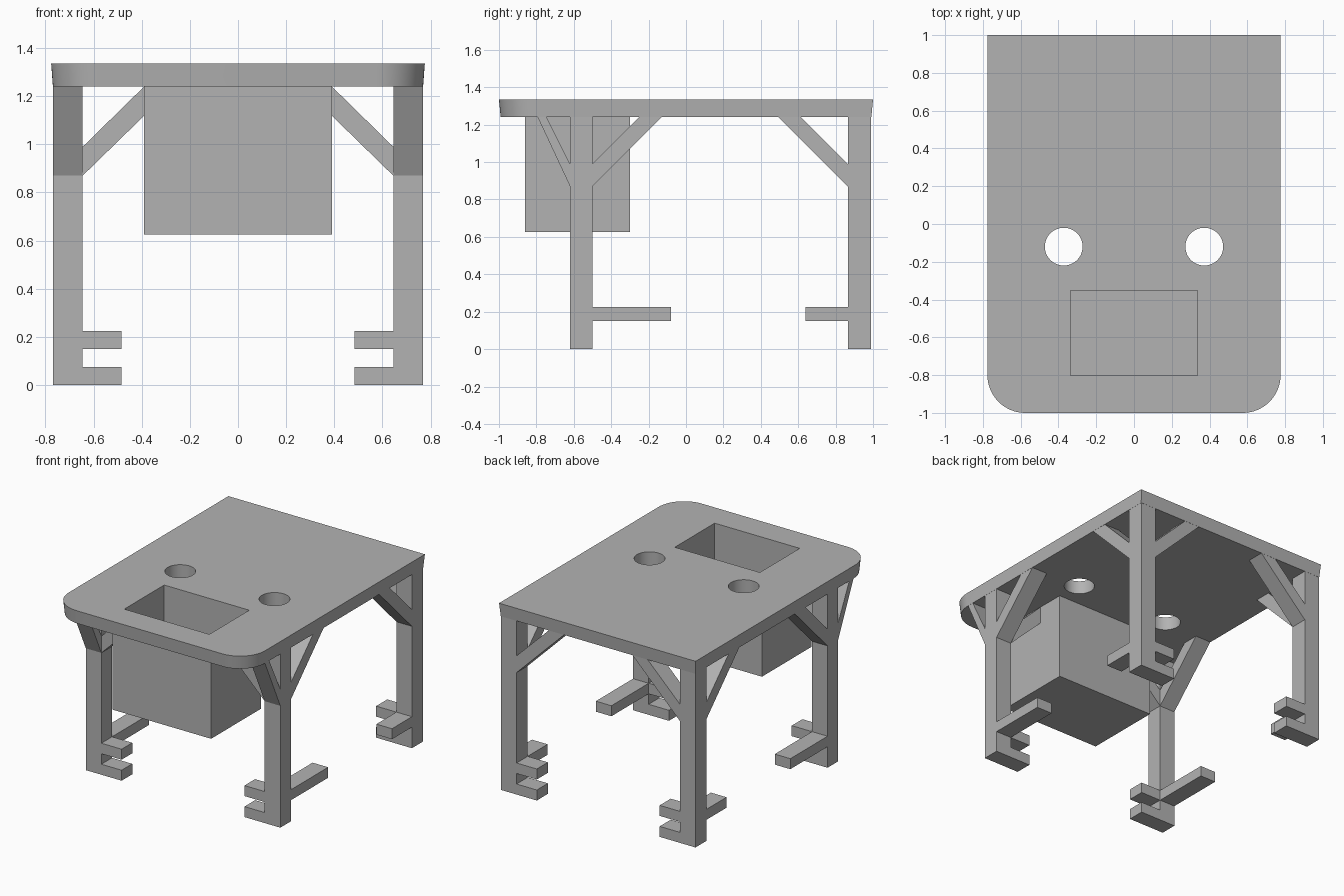
import bpy, bmesh
from math import cos, sin, pi

if "Cube" in bpy.data.objects:
    bpy.data.objects.remove(bpy.data.objects["Cube"], do_unlink=True)

GREY = (0.45, 0.45, 0.45, 1)
mat = bpy.data.materials.new("plain grey")
mat.use_nodes = True
mat.diffuse_color = GREY
mat.node_tree.nodes["Principled BSDF"].inputs["Base Color"].default_value = GREY

UNDER, TOP = 1.24, 1.335


def loft(name, rings):
    """Closed solid through two or more rings of matching points."""
    bm = bmesh.new()
    loops = [[bm.verts.new(p) for p in ring] for ring in rings]
    n = len(loops[0])
    for a, b in zip(loops, loops[1:]):
        for i in range(n):
            j = (i + 1) % n
            bm.faces.new((a[i], a[j], b[j], b[i]))
    bm.faces.new(loops[0][::-1])
    bm.faces.new(loops[-1])
    bmesh.ops.recalc_face_normals(bm, faces=bm.faces)
    mesh = bpy.data.meshes.new(name)
    bm.to_mesh(mesh)
    bm.free()
    mesh.materials.append(mat)
    obj = bpy.data.objects.new(name, mesh)
    bpy.context.collection.objects.link(obj)
    return obj


def box(name, x0, x1, y0, y1, z0, z1):
    base = [(x0, y0), (x1, y0), (x1, y1), (x0, y1)]
    return loft(name, [[(x, y, z) for x, y in base] for z in (z0, z1)])


def side_prism(name, pts, x0, x1):
    """Extrude a (y, z) profile along x."""
    return loft(name, [[(x, y, z) for y, z in pts] for x in (x0, x1)])


def front_prism(name, pts, y0, y1):
    """Extrude an (x, z) profile along y."""
    return loft(name, [[(x, y, z) for x, z in pts] for y in (y0, y1)])


def cut(obj, cutter):
    mod = obj.modifiers.new("cut", "BOOLEAN")
    mod.operation = "DIFFERENCE"
    mod.solver = "EXACT"
    mod.object = cutter
    bpy.ops.object.select_all(action="DESELECT")
    bpy.context.view_layer.objects.active = obj
    obj.select_set(True)
    bpy.ops.object.modifier_apply(modifier=mod.name)


# Tabletop: square at the back, rounded at the front, slightly tapered
W, R, STEPS = 0.776, 0.2, 16
outline = [(W, 1), (-W, 1)]
for cx, start in ((-W + R, pi), (W - R, 1.5 * pi)):
    for i in range(STEPS + 1):
        a = start + i / STEPS * pi / 2
        outline.append((cx + R * cos(a), -1 + R + R * sin(a)))
tabletop = loft("tabletop", [[(x * s, y * s, z) for x, y in outline]
                             for s, z in ((0.991, UNDER), (1, TOP))])

# Hanging bin with an open pocket through the tabletop
bin_box = box("storage_bin", -0.39, 0.39, -0.86, -0.3, 0.625, UNDER)
pocket = box("pocket_cutter", -0.336, 0.336, -0.803, -0.353, 0.68, 1.5)
cutters = [pocket]
cut(tabletop, pocket)
cut(bin_box, pocket)

# Two round through holes
for side in (-1, 1):
    ring = [(side * 0.372 + 0.1 * cos(i * pi / 24), -0.12 + 0.1 * sin(i * pi / 24))
            for i in range(48)]
    hole = loft("hole_cutter", [[(x, y, z) for x, y in ring] for z in (1.1, 1.5)])
    cut(tabletop, hole)
    cutters.append(hole)
for c in cutters:
    bpy.data.objects.remove(c, do_unlink=True)

bpy.ops.object.select_all(action="DESELECT")
tabletop.select_set(True)
bpy.context.view_layer.objects.active = tabletop
bpy.ops.object.shade_smooth_by_angle(angle=0.6)

# Legs, feet and braces
IN, OUT, TOE = 0.645, 0.768, 0.485
LOW, HIGH = 0.87, 0.99          # brace heights at the leg


def brace(edge, inner, outer):
    return [(edge, LOW), (outer, UNDER), (inner, UNDER), (edge, HIGH)]


for s, side in ((1, "left"), (-1, "right")):
    for end, y0, y1 in (("front", -0.62, -0.5), ("back", 0.865, 0.99)):
        name = f"{end}_{side}_"
        x0, x1 = s * IN, s * OUT
        box(name + "leg", x0, x1, y0, y1, 0, UNDER)
        box(name + "foot", s * TOE, x0, y0, y1, 0, 0.075)
        box(name + "upper_toe", s * TOE, x0, y0, y1, 0.15, 0.225)

        # Cross brace; the front pair stops inside the bin wall
        if end == "front":
            pts = [(IN, LOW), (0.37, 1.138), (0.37, UNDER), (0.39, UNDER), (IN, HIGH)]
        else:
            pts = brace(IN, 0.39, 0.27)
        front_prism(name + "cross_brace", [(s * x, z) for x, z in pts], y0, y1)

        # Lengthwise bars and braces
        if end == "front":
            box(name + "rest_bar", x0, x1, y1, -0.08, 0.15, 0.225)
            side_prism(name + "rear_brace", brace(y1, -0.25, -0.13), x0, x1)
            side_prism(name + "forward_brace", brace(y0, -0.745, -0.793), x0, x1)
        else:
            box(name + "rest_bar", x0, x1, 0.64, y0, 0.15, 0.225)
            side_prism(name + "forward_brace", brace(y0, 0.615, 0.495), x0, x1)
